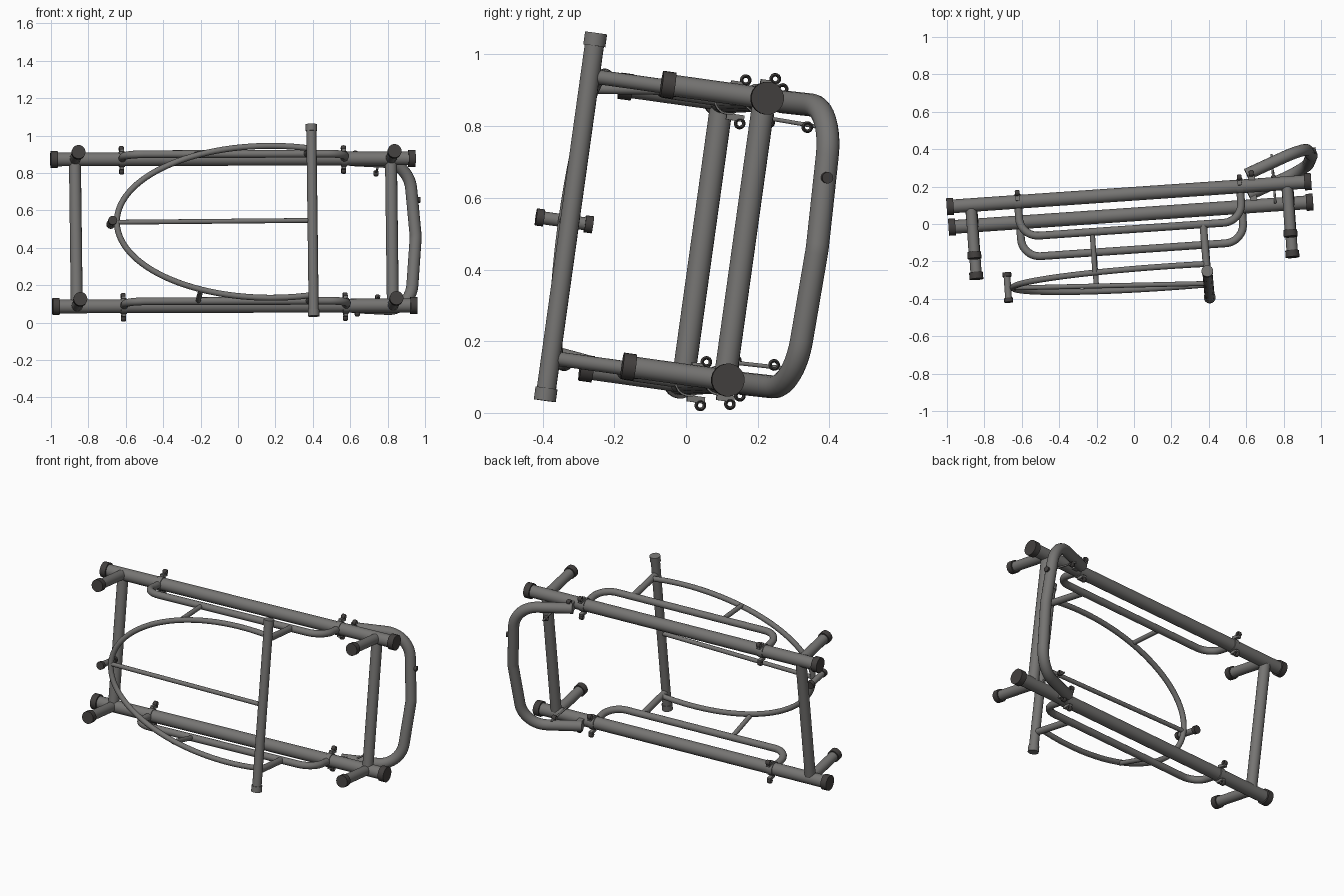
import bpy, math
from mathutils import Vector, Matrix

if "Cube" in bpy.data.objects:
    bpy.data.objects.remove(bpy.data.objects["Cube"])

# Tilted frame: local axes are (along, up, forward)
U = Vector((0.9975, 0.0693, 0.003)).normalized()
V = Vector((-0.015, 0.138, 0.990))
V = (V - U * V.dot(U)).normalized()
W = U.cross(V)
M = Matrix((U, V, W)).transposed().to_4x4()
M.translation = Vector((-0.022, 0.105, 0.482))


def material(name, col):
    m = bpy.data.materials.new(name)
    m.diffuse_color = (*col, 1)
    m.use_nodes = True
    m.node_tree.nodes["Principled BSDF"].inputs["Base Color"].default_value = m.diffuse_color
    return m


GREY = material("grey metal", (0.18, 0.176, 0.17))
DARK = material("dark rubber", (0.055, 0.05, 0.048))


def finish(o, mat):
    o.data.materials.clear()
    o.data.materials.append(mat)
    o.matrix_world = M
    bpy.ops.object.select_all(action='DESELECT')
    o.select_set(True)
    bpy.context.view_layer.objects.active = o
    bpy.ops.object.shade_smooth_by_angle(angle=math.radians(40))


def fillet(pts, r, n=10):
    pts = [Vector(p) for p in pts]
    out = [pts[0]]
    for a, b, c in zip(pts, pts[1:], pts[2:]):
        d1, d2 = (a - b).normalized(), (c - b).normalized()
        half = d1.angle(d2) / 2
        t = r / math.tan(half)
        centre = b + (d1 + d2).normalized() * (r / math.sin(half))
        p, q = b + d1 * t - centre, b + d2 * t - centre
        ang = p.angle(q)
        for i in range(n + 1):
            f = i / n
            out.append(centre + (p * math.sin((1 - f) * ang) + q * math.sin(f * ang)) / math.sin(ang))
    return out + [pts[-1]]


def tube(name, pts, r, mat=GREY, res=6):
    cu = bpy.data.curves.new(name, 'CURVE')
    cu.dimensions = '3D'
    cu.bevel_depth, cu.bevel_resolution, cu.use_fill_caps = r, res, True
    sp = cu.splines.new('POLY')
    sp.points.add(len(pts) - 1)
    for p, q in zip(sp.points, pts):
        p.co = (*q, 1)
    tmp = bpy.data.objects.new(name + "_path", cu)
    bpy.context.collection.objects.link(tmp)
    me = bpy.data.meshes.new_from_object(tmp.evaluated_get(bpy.context.evaluated_depsgraph_get()))
    bpy.data.objects.remove(tmp)
    o = bpy.data.objects.new(name, me)
    bpy.context.collection.objects.link(o)
    finish(o, mat)
    return o


def cap(name, end, direction, r, length, mat=DARK):
    # slightly chamfered end cap, built of stacked rings
    e, d = Vector(end), Vector(direction).normalized()
    o = tube(name, [e - d * length, e], r, mat, 8)
    b = o.modifiers.new("edge", 'BEVEL')
    b.width, b.segments = 0.005, 2


def ring(name, pos):
    # small eye bolt, hole along the tubes
    bpy.ops.mesh.primitive_torus_add(major_radius=0.0115, minor_radius=0.005,
                                     major_segments=16, minor_segments=8)
    o = bpy.context.object
    o.name = name
    o.data.transform(Matrix.Translation(pos) @ Matrix.Rotation(math.pi / 2, 4, 'Y')
                     @ Matrix.Diagonal((1, 1, 2.6, 1)))
    finish(o, DARK)


def box(name, pos, size, mat):
    bpy.ops.mesh.primitive_cube_add(size=1)
    o = bpy.context.object
    o.name = name
    o.data.transform(Matrix.Translation(pos) @ Matrix.Diagonal((*size, 1)))
    finish(o, mat)


H = 0.397
for side, k in (("upper", 1), ("lower", -1)):
    v = k * H
    # main long tube with end caps
    tube(side + "_long_tube", [(-0.96, v, 0), (0.96, v, 0)], 0.037, res=8)
    for end, e in (("left", -1), ("right", 1)):
        cap(f"{side}_{end}_tube_cap", (e * 0.977, v, 0), (e, 0, 0), 0.046, 0.037)
        # stub legs
        tube(f"{side}_{end}_leg", [(e * 0.847, v, 0), (e * 0.847, v, 0.28)], 0.03)
        cap(f"{side}_{end}_foot", (e * 0.847, v, 0.29), (0, 0, 1), 0.037, 0.036)
        # rail clamps
        s = e * 0.595
        tube(f"{side}_{end}_clamp_band", [(s - 0.016, v, 0), (s + 0.016, v, 0)], 0.042)
        for j in (-1, 1):
            box(f"{side}_{end}_clamp_tab", (s, v + j * 0.046, -0.025), (0.022, 0.018, 0.05), GREY)
            ring(f"{side}_{end}_clamp_bolt", (s, v + j * 0.061, -0.04))
    # bent side rail
    tube(side + "_side_rail", fillet([(-0.595, v, -0.02), (-0.595, v, 0.19),
                                      (0.595, v, 0.19), (0.595, v, -0.02)], 0.1), 0.021)
    # struts from rail to hoop and front bar
    tube(side + "_front_strut", [(0.385, v, 0.19), (0.388, v, 0.455)], 0.02)
    tube(side + "_middle_strut", [(-0.21, v, 0.19), (-0.21, k * 0.37, 0.405)], 0.014)
    # push handle fixings
    ring(side + "_handle_bolt", (0.66, k * 0.432, -0.06))
    box(side + "_handle_clamp", (0.66, v, -0.05), (0.035, 0.05, 0.06), GREY)
    tube(side + "_handle_rod", [(0.775, k * 0.345, 0.0), (0.775, k * 0.34, -0.17)], 0.006, res=3)
    ring(side + "_handle_rod_bolt", (0.775, k * 0.335, -0.135))
    # front bar end cap
    cap(side + "_front_bar_cap", (0.39, k * 0.518, 0.46), (0, k, 0), 0.031, 0.036, GREY)

# cross bars
for end, e in (("left", -1), ("right", 1)):
    tube(end + "_cross_bar", [(e * 0.847, -H, 0), (e * 0.847, H, 0)], 0.032)

# push handle loop, slightly bowed outwards
tube("push_handle", fillet([(0.635, H, -0.062), (0.955, H, -0.185), (0.988, 0, -0.195),
                            (0.955, -H, -0.185), (0.635, -H, -0.062)], 0.15), 0.032)
tube("push_handle_button", [(0.985, 0.2, -0.19), (1.013, 0.2, -0.195)], 0.016, DARK)

# front bar and seat hoop
tube("front_bar", [(0.39, -0.5, 0.46), (0.39, 0.5, 0.46)], 0.027)
a0 = math.acos(0.22 / 0.825)
hoop = []
for i in range(65):
    a = a0 + (2 * math.pi - 2 * a0) * i / 64
    hoop.append((0.17 + 0.825 * math.cos(a), 0.41 * math.sin(a), 0.405))
tube("seat_hoop", hoop, 0.016)

# centre rod and its tip peg
tube("centre_rod", [(0.39, 0, 0.455), (-0.68, 0, 0.405)], 0.013)
tube("tip_peg", [(-0.682, 0, 0.33), (-0.682, 0, 0.475)], 0.018)
cap("tip_peg_back_cap", (-0.682, 0, 0.322), (0, 0, -1), 0.024, 0.022)
cap("tip_peg_front_cap", (-0.682, 0, 0.482), (0, 0, 1), 0.024, 0.022)
